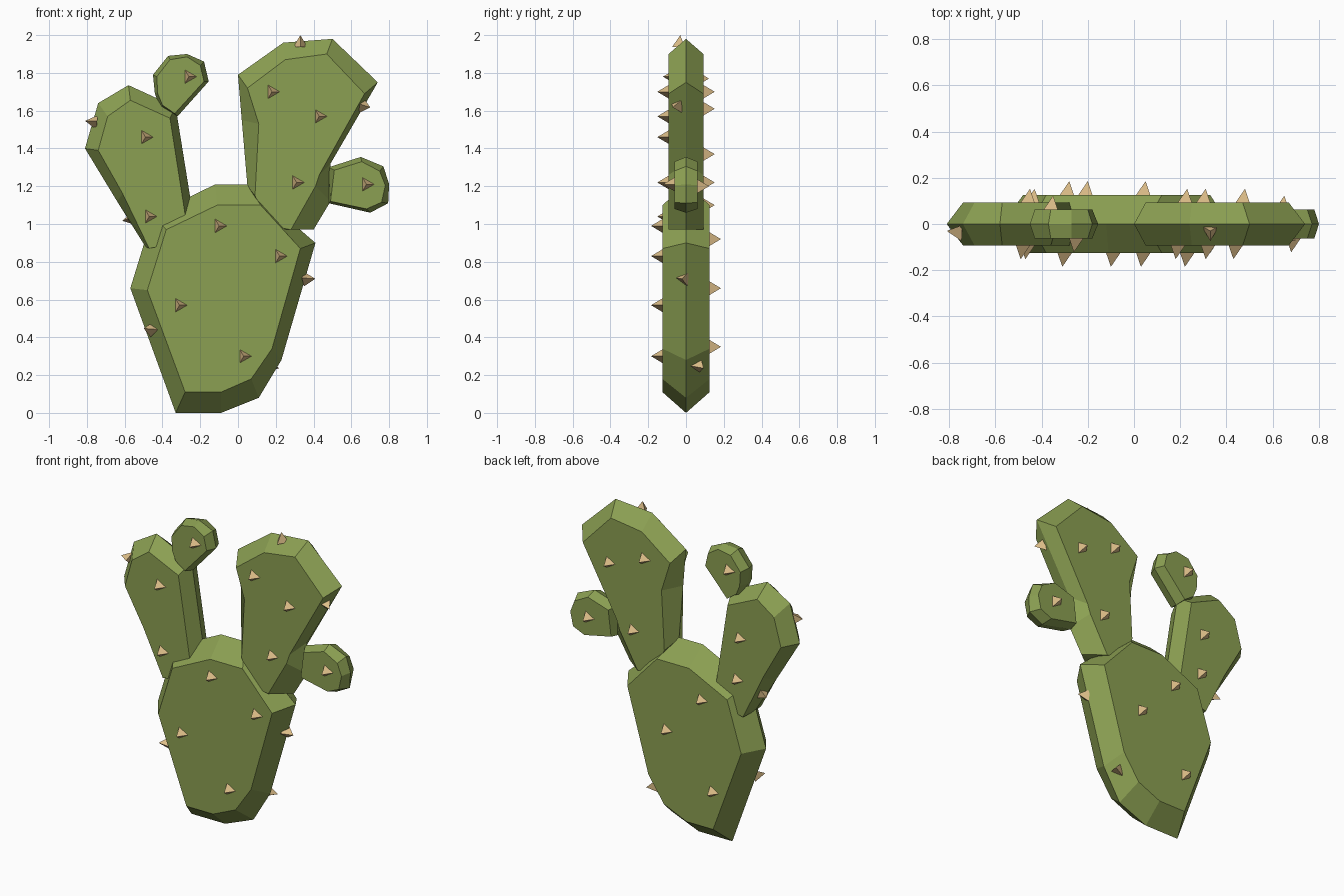
import bpy
import bmesh
import math
from mathutils import Vector

default_cube = bpy.data.objects.get("Cube")
if default_cube:
    bpy.data.objects.remove(default_cube, do_unlink=True)


def make_material(name, colour):
    material = bpy.data.materials.new(name)
    material.use_nodes = True
    material.diffuse_color = colour
    for node in material.node_tree.nodes:
        if node.type == 'BSDF_PRINCIPLED':
            node.inputs["Base Color"].default_value = colour
    return material


green = make_material("cactus_green", (0.26, 0.35, 0.085, 1))
tan = make_material("spine_tan", (0.73, 0.52, 0.25, 1))


def finish_object(name, bm, material):
    bmesh.ops.recalc_face_normals(bm, faces=bm.faces)
    mesh = bpy.data.meshes.new(name)
    bm.to_mesh(mesh)
    bm.free()
    mesh.materials.append(material)
    obj = bpy.data.objects.new(name, mesh)
    bpy.context.collection.objects.link(obj)
    return obj


def make_pad(name, half_depth, rim, face):
    """Flat pad: a ridge outline at mid depth, bevelled to a front and a back face."""
    bm = bmesh.new()
    rings = []
    for outline, y in ((face, -half_depth), (rim, 0), (face, half_depth)):
        rings.append([bm.verts.new((x, y, z)) for x, z in outline])
    count = len(rim)
    for first, second in zip(rings, rings[1:]):
        for i in range(count):
            j = (i + 1) % count
            bm.faces.new((first[i], first[j], second[j], second[i]))
    bm.faces.new(rings[0])
    bm.faces.new(rings[-1])
    return finish_object(name, bm, green)


def add_spine(bm, base, direction, reference, radius=0.044, height=0.064):
    """Three-sided pyramid standing on a surface point."""
    normal = Vector(direction).normalized()
    reference = Vector(reference)
    u = (reference - normal * reference.dot(normal)).normalized()
    v = normal.cross(u)
    base = Vector(base) - normal * 0.004
    corners = []
    for k in range(3):
        angle = math.tau * k / 3
        offset = u * math.cos(angle) + v * math.sin(angle)
        corners.append(bm.verts.new(base + offset * radius))
    tip = bm.verts.new(base + normal * height)
    bm.faces.new(corners)
    for k in range(3):
        bm.faces.new((corners[k], corners[(k + 1) % 3], tip))


# Depths of the three pad sizes
BODY, ARM, BUD = 0.125, 0.092, 0.062

# Main trunk pad
make_pad(
    "trunk_pad", BODY,
    [(-.33, 0), (-.09, 0), (.11, .08), (.23, .28), (.41, .9),
     (.05, 1.21), (-.12, 1.21), (-.45, 1.05), (-.57, .66)],
    [(-.28, .11), (-.09, .11), (.07, .18), (.18, .34), (.33, .87),
     (.12, 1.1), (-.11, 1.1), (-.38, .97), (-.48, .65)])

# Arm pad on the -x side
make_pad(
    "right_arm_pad", ARM,
    [(-.81, 1.4), (-.74, 1.64), (-.58, 1.735), (-.33, 1.62),
     (-.24, 1.06), (-.3, .9), (-.49, .88), (-.64, 1.12)],
    [(-.74, 1.39), (-.69, 1.57), (-.57, 1.655), (-.36, 1.56),
     (-.28, 1.05), (-.34, .9), (-.47, .87), (-.61, 1.16)])

# Tall arm pad on the +x side
make_pad(
    "left_arm_pad", ARM,
    [(0, 1.79), (.24, 1.96), (.5, 1.98), (.74, 1.75), (.49, 1.32),
     (.49, 1.12), (.4, .97), (.17, .97), (.05, 1.2), (.02, 1.55)],
    [(.05, 1.72), (.25, 1.87), (.47, 1.9), (.67, 1.69), (.43, 1.26),
     (.41, 1.2), (.28, .97), (.16, .99), (.09, 1.15), (.11, 1.53)])

# Small buds on each arm
make_pad(
    "right_bud", BUD,
    [(-.45, 1.79), (-.37, 1.89), (-.27, 1.9), (-.18, 1.86),
     (-.155, 1.755), (-.32, 1.57), (-.41, 1.61), (-.44, 1.69)],
    [(-.43, 1.78), (-.36, 1.87), (-.27, 1.885), (-.2, 1.84),
     (-.18, 1.755), (-.335, 1.585), (-.4, 1.63), (-.425, 1.69)])
make_pad(
    "left_bud", BUD,
    [(.48, 1.3), (.65, 1.355), (.77, 1.305), (.8, 1.21),
     (.795, 1.11), (.7, 1.06), (.48, 1.11)],
    [(.51, 1.285), (.655, 1.33), (.75, 1.28), (.78, 1.205),
     (.76, 1.115), (.68, 1.08), (.49, 1.12)])

# Spines on the front faces (x, z) for each pad depth
front_spines = {
    BODY: [(-.1, .99), (.22, .83), (-.31, .57), (.03, .3)],
    ARM: [(.18, 1.7), (.43, 1.57), (.31, 1.22), (-.49, 1.46), (-.47, 1.04)],
    BUD: [(-.26, 1.78), (.68, 1.21)],
}
# Spines on the back faces
back_spines = {
    BODY: [(-.2, .92), (.05, .66), (-.28, .35)],
    ARM: [(.48, 1.61), (.23, 1.7), (.31, 1.22), (-.45, 1.37), (-.43, 1.1)],
    BUD: [(-.35, 1.77), (.65, 1.2)],
}
spines = bmesh.new()
for side, groups in ((-1, front_spines), (1, back_spines)):
    for depth, points in groups.items():
        for x, z in points:
            add_spine(spines, (x, side * depth, z), (0, side, 0), (-side, 0, 0))

# Spines on the bevelled rims: base point and direction
rim_spines = [
    ((.33, -.03, 1.94), (0, 0, 1)),
    ((-.75, -.03, 1.54), (-1, 0, .1)),
    ((.35, -.01, .71), (1, -.2, 0)),
    ((.17, .06, .25), (.7, .5, -.2)),
    ((.65, -.04, 1.63), (.8, -.5, -.2)),
    ((-.45, -.06, .44), (-.7, -.5, .1)),
    ((-.56, .03, 1.03), (-.8, .4, -.2)),
]
for base, direction in rim_spines:
    add_spine(spines, base, direction, (0, -1, .1))
finish_object("spines", spines, tan)
